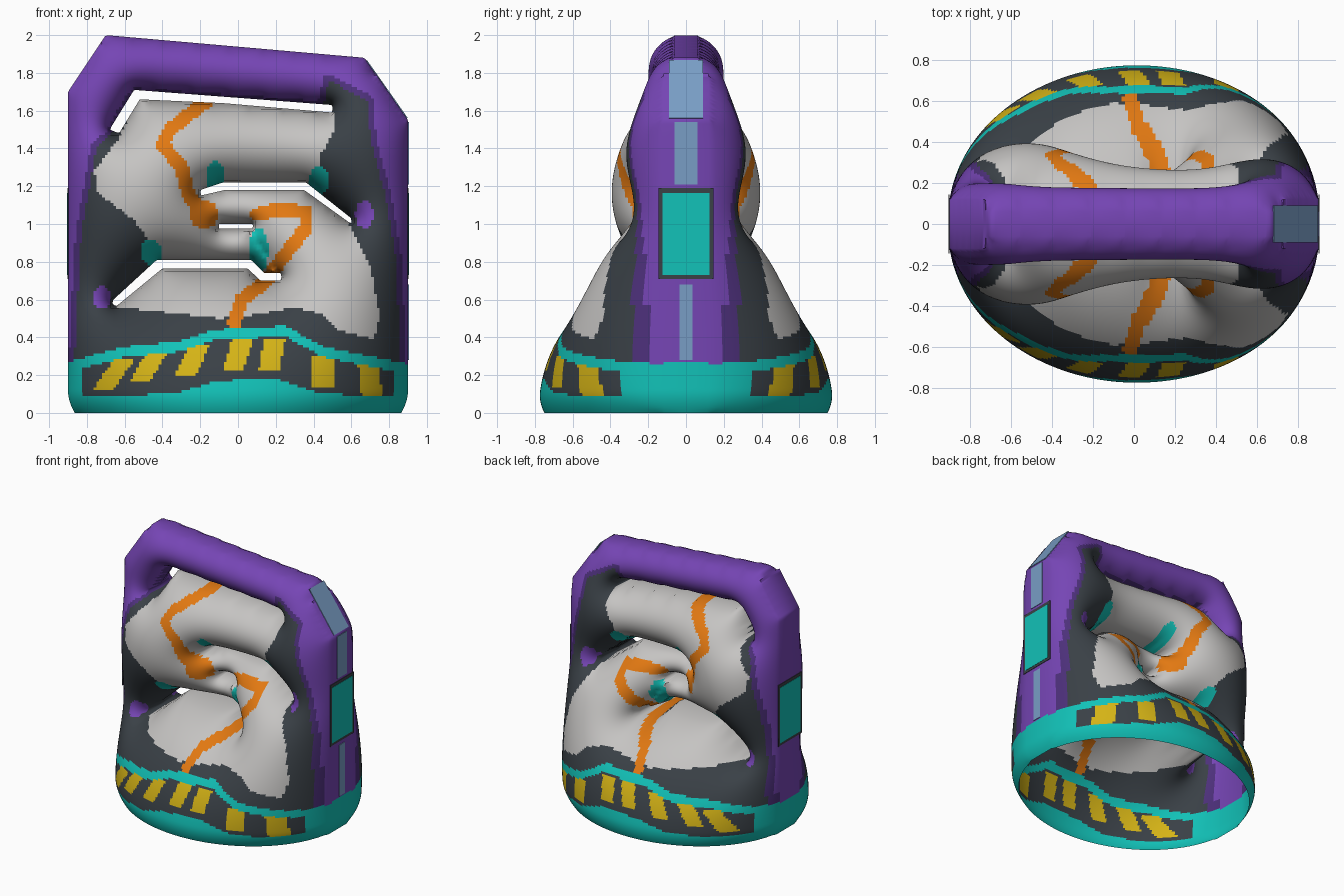
import bpy, bmesh, math
from mathutils import Vector

cube = bpy.data.objects.get("Cube")
if cube:
    bpy.data.objects.remove(cube)

COLOURS = {
    "light_grey": (0.56, 0.55, 0.54), "charcoal": (0.042, 0.052, 0.062),
    "purple": (0.18, 0.06, 0.46), "dark_purple": (0.075, 0.03, 0.2),
    "teal": (0.006, 0.54, 0.48), "yellow": (0.66, 0.45, 0.008),
    "orange": (0.76, 0.19, 0.006), "steel_blue": (0.19, 0.34, 0.56)}
MATS, SLOT = [], {}
for name, rgb in COLOURS.items():
    m = bpy.data.materials.new(name)
    m.use_nodes = True
    m.diffuse_color = (*rgb, 1)
    m.node_tree.nodes["Principled BSDF"].inputs["Base Color"].default_value = (*rgb, 1)
    SLOT[name] = len(MATS)
    MATS.append(m)

# Outline and through-slits of the inflated panel, in x and z
OUTLINE = [(-.9, 0), (-.9, 1.7), (-.7, 2), (.67, 1.88), (.9, 1.55), (.9, 0)]
SLITS = [
    [(-.68, 1.5), (-.55, 1.71), (.5, 1.63), (.5, 1.59), (-.08, 1.64), (-.52, 1.66), (-.63, 1.48)],
    [(-.2, 1.18), (-.08, 1.22), (.36, 1.22), (.6, 1.03), (.6, 1), (.35, 1.18), (-.07, 1.18), (-.2, 1.15)],
    [(-.1, 1), (.08, 1), (.08, .975), (-.1, .975)],
    [(-.67, .59), (-.43, .81), (.07, .81), (.14, .74), (.23, .74), (.23, .7), (.12, .7),
     (.05, .765), (-.4, .765), (-.65, .56)]]
CREASE = [(.06, .96), (.2, .74)]

# Painted regions
FRAME_INNER = [(-.87, .2), (-.85, .6), (-.83, .95), (-.75, 1.4), (-.66, 1.5), (-.55, 1.69),
               (.45, 1.62), (.48, 1.76), (.69, 1.65), (.7, 1.45), (.78, 1.15), (.84, .8), (.86, .2)]
LOWER_LOBE = [(-.64, .56), (-.1, .5), (.1, .52), (.3, .56), (.45, .52), (.52, .44), (.72, .39),
              (.75, .52), (.7, .78), (.58, 1.02), (.36, 1.2), (-.25, 1.17), (-.45, .79)]
UPPER_LOBE = [(-.53, 1.68), (.5, 1.62), (.51, 1.5), (.43, 1.35), (.42, 1.2), (.05, 1), (.1, .79),
              (-.38, .79), (-.55, 1.02), (-.75, 1.17), (-.76, 1.28), (-.62, 1.47)]
STRAPS = [[(-.14, 1.67), (-.36, 1.5), (-.4, 1.42), (-.3, 1.3), (-.26, 1.15), (-.18, 1.05)],
          [(.1, 1.05), (.22, 1.08), (.36, 1.06), (.36, .98), (.22, .8), (.15, .7), (.02, .6), (-.02, .48)]]
SPOTS = [("orange", -.18, 1.05, .075, .075), ("teal", -.12, 1.25, .05, .08),
         ("teal", .43, 1.23, .05, .08), ("teal", -.46, .85, .055, .07), ("teal", .11, .86, .05, .12),
         ("purple", -.73, 1.55, .05, .08), ("purple", -.72, .61, .05, .06), ("purple", .67, 1.05, .05, .07)]
BAND_TOP = [(-.9, .27), (-.6, .35), (-.3, .38), (-.13, .44), (.25, .46), (.45, .35), (.9, .26)]
BAND_LOW = [(-.9, .09), (-.35, .1), (-.1, .17), (.2, .18), (.45, .1), (.9, .09)]
BLOCKS = [(-.66, .2), (-.47, .25), (-.24, .28), (0, .31), (.18, .31), (.45, .22), (.7, .17)]


def nearest(p, pts, closed=True):
    """Distance to a polyline and its closest point."""
    best = (9, p)
    n = len(pts)
    for k in range(n if closed else n - 1):
        (ax, az), (bx, bz) = pts[k], pts[(k + 1) % n]
        dx, dz = bx - ax, bz - az
        t = ((p[0] - ax) * dx + (p[1] - az) * dz) / (dx * dx + dz * dz)
        t = min(1, max(0, t))
        q = (ax + t * dx, az + t * dz)
        best = min(best, (math.hypot(p[0] - q[0], p[1] - q[1]), q))
    return best


def inside(p, poly):
    hit = False
    for (ax, az), (bx, bz) in zip(poly, poly[1:] + poly[:1]):
        if (az > p[1]) != (bz > p[1]) and p[0] < ax + (p[1] - az) * (bx - ax) / (bz - az):
            hit = not hit
    return hit


def level(x, pts):
    for (ax, az), (bx, bz) in zip(pts, pts[1:]):
        if x <= bx:
            return az + (bz - az) * (x - ax) / (bx - ax)
    return pts[-1][1]


def paint(x, z):
    p = (x, z)
    top = level(x, BAND_TOP)
    if z < top:
        if z > top - .055 or z < level(x, BAND_LOW) or abs(x) > .82:
            return "teal"
        for bx, bz in BLOCKS:
            if abs(z - bz) < .08 and abs(x - bx - (z - bz) * (.3 - .6 * bx)) < .055:
                return "yellow"
        return "charcoal"
    for name, cx, cz, rx, rz in SPOTS:
        if ((x - cx) / rx) ** 2 + ((z - cz) / rz) ** 2 < 1:
            return name
    if not inside(p, FRAME_INNER):
        return "dark_purple" if nearest(p, FRAME_INNER)[0] < .03 else "purple"
    if any(nearest(p, s, False)[0] < .036 for s in STRAPS):
        return "orange"
    if inside(p, LOWER_LOBE) or inside(p, UPPER_LOBE):
        return "light_grey"
    return "charcoal"


# Lay a square net over the panel and leave the slits open
STEP = .015
NX, NZ = 121, 135
def pos(i, j):
    return (-.9 + i * STEP, j * STEP)

cells = set()
for i in range(NX - 1):
    for j in range(NZ - 1):
        c = pos(i + .5, j + .5)
        if inside(c, OUTLINE) and not any(inside(c, s) for s in SLITS):
            cells.add((i, j))

# Fix the rim, then inflate the net like a sewn cushion
place, u, rim, free = {}, [0.0] * (NX * NZ), set(), []
for i in range(NX):
    for j in range(NZ):
        around = [(i - a, j - b) in cells for a in (0, 1) for b in (0, 1)]
        if not any(around):
            continue
        x, z = pos(i, j)
        k = i * NZ + j
        place[i, j] = (x, z)
        edge = .12 if abs(x) > .72 else .06
        if j == 0:
            u[k] = max(.61 * (1 - (x / .9) ** 2), edge ** 2)
            if i in (0, NX - 1):
                rim.add((i, j))
        elif not all(around):
            d, q = nearest((x, z), OUTLINE[:], False)
            ds, qs = min(nearest((x, z), s) for s in SLITS)
            place[i, j] = q if d < ds else qs
            if d < ds:
                rim.add((i, j))
                u[k] = edge ** 2
        elif nearest((x, z), CREASE, False)[0] < .012:
            u[k] = .03
        else:
            u[k] = .1
            free.append(k)
PUSH = 3.2 * STEP * STEP
for _ in range(300):
    for k in free:
        u[k] += 1.94 * ((u[k - 1] + u[k + 1] + u[k - NZ] + u[k + NZ] + PUSH) * .25 - u[k])

# Front sheet with side strip, mirrored to the back; the bottom stays open
bm = bmesh.new()
verts, seam = {}, {}
for (i, j), (x, z) in place.items():
    tuck = 1 - .04 * max(0, 1 - z / .12) ** 2
    verts[i, j] = bm.verts.new((x * tuck, -math.sqrt(max(u[i * NZ + j], 0)) * tuck, z))
    if (i, j) in rim:
        seam[verts[i, j]] = bm.verts.new((x * tuck, 0, z))
for i, j in sorted(cells):
    f = bm.faces.new([verts[i, j], verts[i + 1, j], verts[i + 1, j + 1], verts[i, j + 1]])
    f.material_index = SLOT[paint(*pos(i + .5, j + .5))]
for e in [e for e in bm.edges if len(e.link_faces) == 1]:
    loop = e.link_loops[0]
    a, b = loop.vert, loop.link_loop_next.vert
    if a in seam and b in seam:
        f = bm.faces.new([b, a, seam[a], seam[b]])
        f.material_index = SLOT["teal" if a.co.z < .26 else "purple"]
bmesh.ops.dissolve_degenerate(bm, dist=.0005, edges=bm.edges[:])
mesh = bpy.data.meshes.new("inflated_body")
bm.to_mesh(mesh)
bm.free()
for m in MATS:
    mesh.materials.append(m)
mesh.shade_smooth()
mesh.set_sharp_from_angle(angle=math.radians(60))
body = bpy.data.objects.new("inflated_body", mesh)
bpy.context.collection.objects.link(body)
mirror = body.modifiers.new("front_to_back", "MIRROR")
mirror.use_axis = (False, True, False)
mirror.merge_threshold = .001


def plate(name, colour, low, high, half, thick):
    """Thin plate lying on the side edge between two x-z points."""
    a, b = Vector((low[0], 0, low[1])), Vector((high[0], 0, high[1]))
    along = b - a
    out = along.cross(Vector((0, 1, 0))).normalized()
    if out.x * a.x < 0:
        out = -out
    bm = bmesh.new()
    bmesh.ops.create_cube(bm, size=1)
    for v in bm.verts:
        x, y, z = v.co
        v.co = (a + b) / 2 + along * z + out * (x * thick + .001) + Vector((0, y * 2 * half, 0))
    bmesh.ops.recalc_face_normals(bm, faces=bm.faces[:])
    me = bpy.data.meshes.new(name)
    bm.to_mesh(me)
    bm.free()
    me.materials.append(MATS[SLOT[colour]])
    bpy.context.collection.objects.link(bpy.data.objects.new(name, me))


# Side panels and trim
for side, x in (("left", .9), ("right", -.9)):
    plate(side + "_panel_border", "charcoal", (x, .71), (x, 1.19), .145, .005)
    plate(side + "_panel", "teal", (x, .73), (x, 1.165), .125, .009)
plate("lower_trim", "steel_blue", (.9, .28), (.9, .68), .035, .006)
plate("upper_trim", "steel_blue", (.9, 1.21), (.9, 1.54), .06, .006)
plate("corner_trim", "steel_blue", (.895, 1.56), (.68, 1.865), .09, .006)
